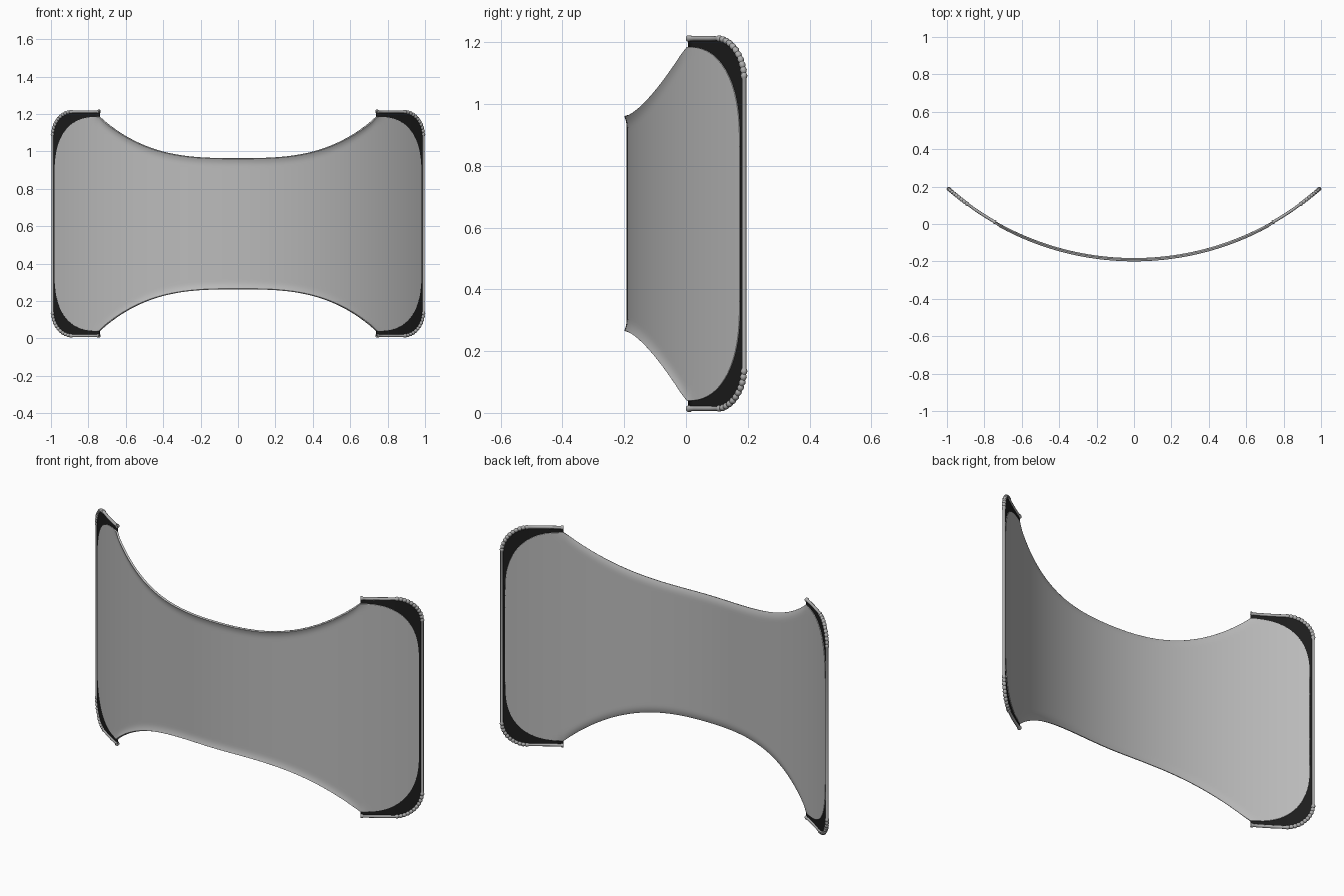
import bpy, bmesh, math
from mathutils import Vector

cube = bpy.data.objects.get("Cube")
if cube:
    bpy.data.objects.remove(cube, do_unlink=True)

RADIUS, FRONT_Y = 1.497, -0.187      # cylinder the whole panel is bent around
MID_Z, NECK_X = 0.613, 0.74          # mid height, start of the framed ends
TUBE_X, TUBE_H = 0.991, 0.599        # frame centreline extents


def material(name, rgb):
    m = bpy.data.materials.new(name)
    m.use_nodes = True
    m.diffuse_color = (*rgb, 1)
    m.node_tree.nodes["Principled BSDF"].inputs["Base Color"].default_value = (*rgb, 1)
    return m


fabric_grey = material("fabric grey", (0.5, 0.5, 0.5))
frame_grey = material("frame grey", (0.42, 0.42, 0.42))
trim_black = material("trim black", (0.012, 0.012, 0.012))


def bend(x, z, out=0.0):
    """Point on the curved surface, moved outward (to the front) by out."""
    a = math.asin(x / RADIUS)
    r = RADIUS + out
    return Vector((r * math.sin(a), FRONT_Y + RADIUS - r * math.cos(a), z))


def round_end(t, height, drop, power):
    return height - drop + drop * max(0, 1 - t ** power) ** (1 / power)


def fabric_edge(x, side):
    """Half height of the fabric: concave waist, then softly rounded ends."""
    ax = abs(x)
    tip = 0.572 if side > 0 else 0.574
    if ax <= NECK_X:
        return 0.349 + (tip - 0.349) * (ax / NECK_X) ** 3
    return round_end(min(1, (ax - NECK_X) / 0.238), tip, 0.32, 2.6)


def trim_edge(x, side):
    t = max(0, (abs(x) - 0.885) / (TUBE_X - 0.885))
    return round_end(min(1, t), TUBE_H, 0.13, 2)


def sheet(name, xs, edge, rows, thickness, mat, flare=0.0):
    """Bent grid between the lower and upper edge functions, made solid."""
    bm = bmesh.new()
    cols = []
    for x in xs:
        col = []
        for j in range(-rows, rows + 1):
            side = 1 if j >= 0 else -1
            h = edge(x, side)
            v = 1 - (1 - abs(j) / rows) ** 2
            fade = min(1, max(0, (NECK_X + 0.02 - abs(x)) / 0.05))
            out = flare * fade * max(0, 1 - h * (1 - v) / 0.04) ** 2
            col.append(bm.verts.new(bend(x, MID_Z + side * h * v, out)))
        cols.append(col)
    for a, b in zip(cols, cols[1:]):
        for j in range(2 * rows):
            bm.faces.new((a[j], b[j], b[j + 1], a[j + 1]))
    me = bpy.data.meshes.new(name)
    bm.to_mesh(me)
    bm.free()
    ob = bpy.data.objects.new(name, me)
    bpy.context.collection.objects.link(ob)
    me.materials.append(mat)
    solid = ob.modifiers.new("thickness", "SOLIDIFY")
    solid.thickness, solid.offset = thickness, 0
    smooth(ob)
    return ob


def smooth(ob):
    bpy.ops.object.select_all(action="DESELECT")
    ob.select_set(True)
    bpy.context.view_layer.objects.active = ob
    bpy.ops.object.shade_smooth_by_angle(angle=math.radians(40))


def end_columns(start, stop, n):
    return [start + (stop - start) * (1 - (1 - i / n) ** 3) for i in range(n + 1)]


# Fabric panel with flared hems along the waist
waist = [NECK_X * i / 24 for i in range(-24, 25)]
tips = end_columns(NECK_X, NECK_X + 0.238, 24)[1:]
sheet("fabric_panel", [-x for x in reversed(tips)] + waist + tips,
      fabric_edge, 20, 0.010, fabric_grey, flare=0.008)


def frame_path():
    """(x, z, radius) along one end frame; the corners are ribbed."""
    beads, steps = 11, 4
    corner = []
    for i in range(beads * steps + 1):
        a = math.pi / 2 * i / (beads * steps)
        rib = abs(math.sin(math.pi * i / steps))
        corner.append((0.885 + (TUBE_X - 0.885) * math.sin(a),
                       TUBE_H - 0.13 * (1 - math.cos(a)), 0.0075 + 0.0035 * rib))
    lead = [(NECK_X, TUBE_H, 0.011), (NECK_X + 0.008, TUBE_H, 0.011),
            (NECK_X + 0.012, TUBE_H, 0.008)]
    lead += [(NECK_X + 0.012 + 0.025 * k, TUBE_H, 0.008) for k in range(1, 5)]
    half = lead + corner
    return half + [(x, -z, r) for x, z, r in reversed(half)]


for label, sign in (("left", 1), ("right", -1)):
    # Dark trim filling the gap between fabric and frame
    xs = end_columns(NECK_X, TUBE_X, 30)
    if sign < 0:
        xs = [-x for x in reversed(xs)]
    sheet(label + "_trim", xs, trim_edge, 14, 0.004, trim_black)

    # Tubular frame around the end
    cu = bpy.data.curves.new(label + "_frame", "CURVE")
    cu.dimensions = "3D"
    cu.bevel_depth, cu.bevel_resolution, cu.use_fill_caps = 1.0, 3, True
    path = frame_path()
    sp = cu.splines.new("POLY")
    sp.points.add(len(path) - 1)
    for p, (x, z, r) in zip(sp.points, path):
        p.co = (*bend(sign * x, MID_Z + z), 1)
        p.radius = r
    cu.materials.append(frame_grey)
    frame = bpy.data.objects.new(label + "_frame", cu)
    bpy.context.collection.objects.link(frame)
    bpy.ops.object.select_all(action="DESELECT")
    frame.select_set(True)
    bpy.context.view_layer.objects.active = frame
    bpy.ops.object.convert(target="MESH")
    smooth(bpy.context.view_layer.objects.active)
